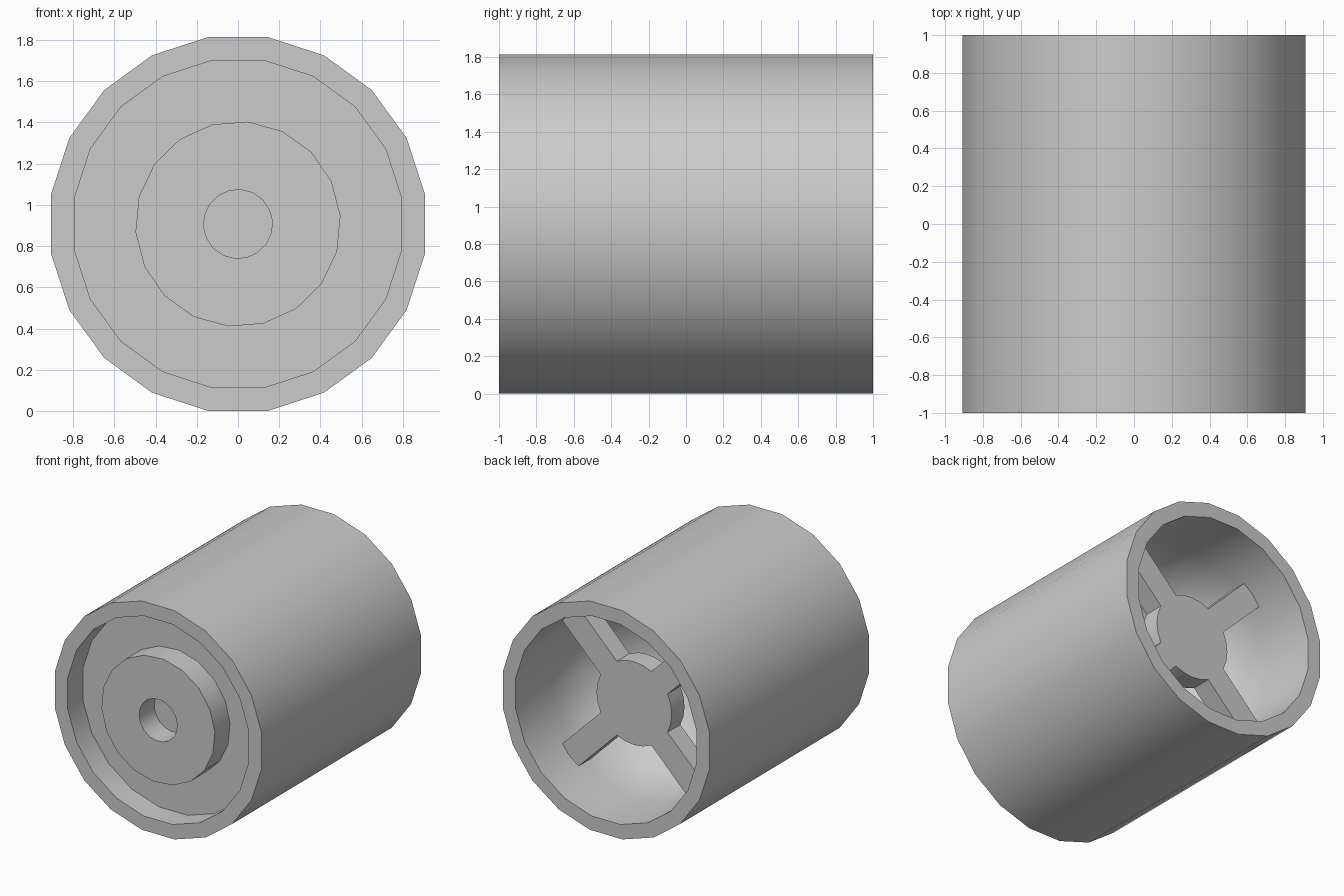
import bpy, bmesh, math
from mathutils import Vector, Matrix

if "Cube" in bpy.data.objects:
    bpy.data.objects.remove(bpy.data.objects["Cube"])

CZ = 0.907  # height of the drum axis above the ground


def finish(name, bm, smooth=True):
    bmesh.ops.remove_doubles(bm, verts=bm.verts, dist=1e-5)
    bmesh.ops.recalc_face_normals(bm, faces=bm.faces)
    me = bpy.data.meshes.new(name)
    bm.to_mesh(me)
    bm.free()
    ob = bpy.data.objects.new(name, me)
    ob.location.z = CZ
    bpy.context.collection.objects.link(ob)
    if smooth:
        bpy.ops.object.select_all(action='DESELECT')
        ob.select_set(True)
        bpy.context.view_layer.objects.active = ob
        bpy.ops.object.shade_smooth_by_angle(angle=math.radians(30))
    return ob


def lathe(name, profile, sides, phase):
    """Revolve (radius, y) points around the y axis."""
    bm = bmesh.new()
    rot = Matrix.Rotation(math.radians(-phase), 4, 'Y')
    vs = [bm.verts.new(rot @ Vector((r, y, 0))) for r, y in profile]
    es = [bm.edges.new(p) for p in zip(vs, vs[1:])]
    bmesh.ops.spin(bm, geom=vs + es, cent=(0, 0, 0), axis=(0, 1, 0),
                   angle=math.tau, steps=sides, use_merge=True)
    bmesh.ops.remove_doubles(bm, verts=bm.verts, dist=1e-5)
    bmesh.ops.dissolve_degenerate(bm, dist=1e-5, edges=bm.edges)
    return finish(name, bm)


# Drum: front recess, outer wall, rear rim and rounded rear cavity
bowl = [(0.803 * math.cos(a), 0.55 - 0.80 * math.sin(a))
        for a in (math.radians(90 * i / 8) for i in range(8))]
lathe("drum_body",
      [(0, -0.81), (0.803, -0.81), (0.803, -1), (0.918, -1),
       (0.918, 1), (0.803, 1)] + bowl + [(0, -0.25)],
      20, 9)

# Front boss with a blind centre hole
lathe("front_boss",
      [(0.4985, -0.81), (0.4985, -1), (0.167, -1), (0.167, -0.81)], 18, 4.5)

# Rear spider: round hub with four diagonal arms, one extruded outline
HUB, TIP, HALF = 0.33, 0.80, 0.10
root = math.sqrt(HUB ** 2 - HALF ** 2)
gap = math.asin(HALF / HUB)
outline = []
for k in range(4):
    a = math.radians(45 + 90 * k)
    d = Vector((math.cos(a), 0, math.sin(a)))
    n = Vector((-d.z, 0, d.x))
    outline += [d * root - n * HALF, d * TIP - n * HALF,
                d * TIP + n * HALF, d * root + n * HALF]
    span = math.pi / 2 - 2 * gap
    for i in (1, 2, 3):
        t = a + gap + span * i / 4
        outline.append(Vector((HUB * math.cos(t), 0, HUB * math.sin(t))))
bm = bmesh.new()
face = bm.faces.new([bm.verts.new(p + Vector((0, 0.65, 0))) for p in outline])
ext = bmesh.ops.extrude_face_region(bm, geom=[face], use_keep_orig=True)
bmesh.ops.translate(bm, vec=(0, -0.16, 0),
                    verts=[v for v in ext["geom"] if isinstance(v, bmesh.types.BMVert)])
finish("rear_spider", bm)
